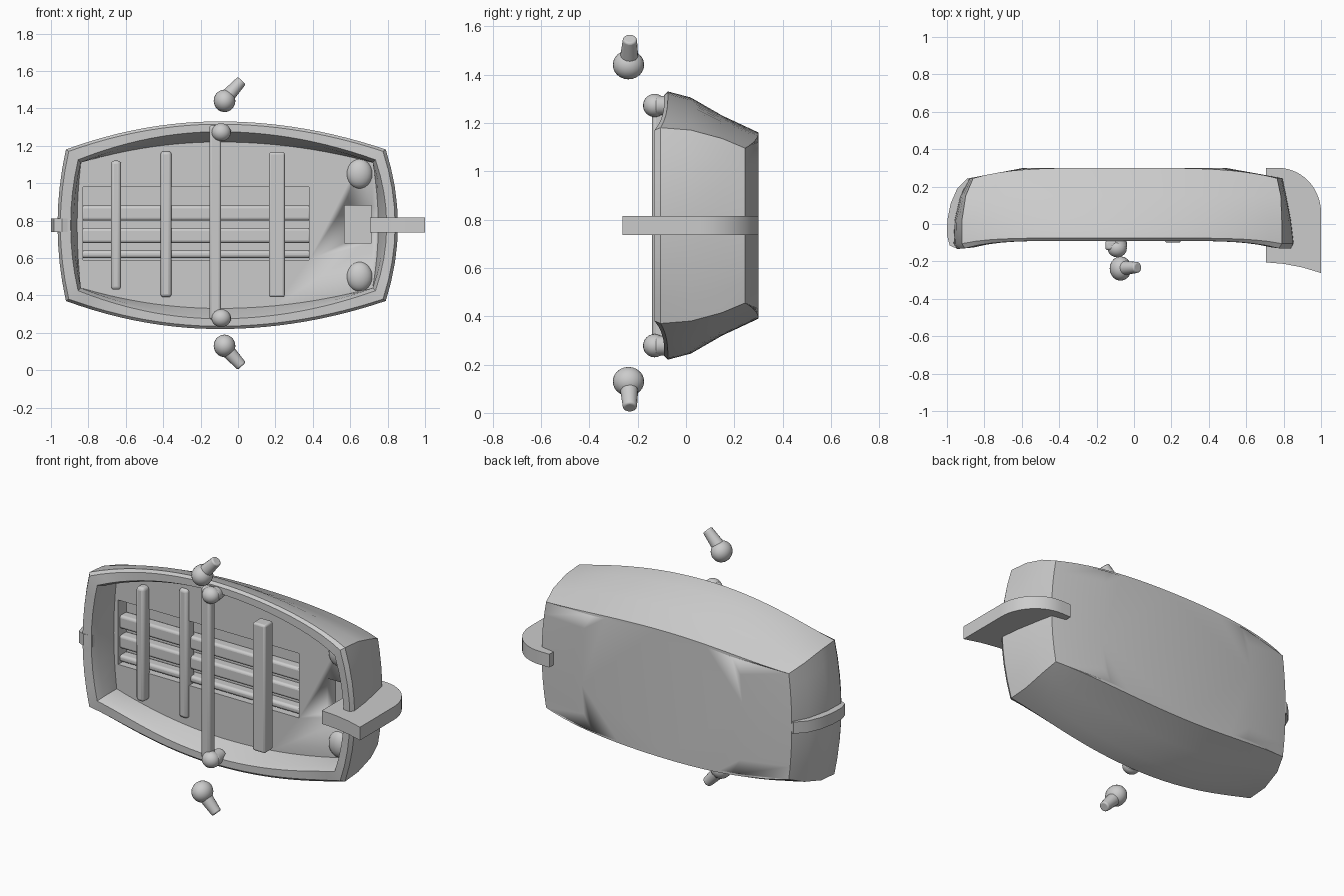
import bpy, bmesh, math
from mathutils import Vector

if "Cube" in bpy.data.objects:
    bpy.data.objects.remove(bpy.data.objects["Cube"])

ZC = 0.775   # boat centre line height
XM = -0.1    # widest station


def finish(name, bm, bevel=0.0, angle=35):
    bmesh.ops.recalc_face_normals(bm, faces=bm.faces)
    me = bpy.data.meshes.new(name)
    bm.to_mesh(me)
    bm.free()
    ob = bpy.data.objects.new(name, me)
    bpy.context.collection.objects.link(ob)
    if bevel:
        m = ob.modifiers.new("bevel", 'BEVEL')
        m.width, m.segments = bevel, 3
    smooth(ob, angle)
    return ob


def smooth(ob, angle=35):
    bpy.ops.object.select_all(action='DESELECT')
    ob.select_set(True)
    bpy.context.view_layer.objects.active = ob
    bpy.ops.object.shade_smooth_by_angle(angle=math.radians(angle))


def box(name, x, y, z, bevel=0.0):
    bm = bmesh.new()
    bmesh.ops.create_cube(bm, size=1)
    for v in bm.verts:
        v.co = [r[0] + (c + 0.5) * (r[1] - r[0]) for r, c in zip((x, y, z), v.co)]
    return finish(name, bm, bevel)


def ball(name, c, r):
    bm = bmesh.new()
    bmesh.ops.create_uvsphere(bm, u_segments=20, v_segments=12, radius=1)
    for v in bm.verts:
        v.co = [c[i] + v.co[i] * r[i] for i in range(3)]
    return finish(name, bm, angle=60)


def rod(name, a, b, r1, r2):
    a, b = Vector(a), Vector(b)
    bm = bmesh.new()
    bmesh.ops.create_cone(bm, cap_ends=True, segments=16, radius1=r1, radius2=r2, depth=(b - a).length)
    q = (b - a).to_track_quat('Z', 'Y')
    for v in bm.verts:
        v.co = q @ v.co + (a + b) / 2
    return finish(name, bm, 0.008)


def plate(name, pts, z0, z1, angle=35):
    bm = bmesh.new()
    f = bm.faces.new([bm.verts.new((x, y, z0)) for x, y in pts])
    g = bmesh.ops.extrude_face_region(bm, geom=[f])
    for v in g['geom']:
        if isinstance(v, bmesh.types.BMVert):
            v.co.z = z1
    return finish(name, bm, angle=angle)


def ring(xl, xr, mid, end, bl, br, y, lift, power):
    """Boat-shaped outline: bowed sides, bowed ends; y shifts by lift at the ends."""
    n, m, out = 24, 8, []
    side = []
    for i in range(n + 1):
        x = xl + (xr - xl) * i / n
        s = (x - XM) / ((xr if x > XM else xl) - XM)
        side.append((x, mid - (mid - end) * s * s, y + lift * s ** power))
    out += [(x, yy, ZC + w) for x, w, yy in side]
    for i in range(1, m):
        t = 1 - 2 * i / m
        out.append((xr + br * (1 - t * t), y + lift, ZC + end * t))
    out += [(x, yy, ZC - w) for x, w, yy in reversed(side)]
    for i in range(1, m):
        t = -1 + 2 * i / m
        out.append((xl - bl * (1 - t * t), y + lift, ZC + end * t))
    return out


# Hull shell: outlines lofted from the flat bottom over the rim to the inner floor
rings = [
    ring(-0.56, 0.46, 0.372, 0.345, 0.03, 0.03, 0.30, 0, 4),
    ring(-0.86, 0.765, 0.385, 0.32, 0.02, 0.03, 0.30, -0.055, 4),
    ring(-0.90, 0.785, 0.455, 0.36, 0.03, 0.03, 0.15, 0, 4),
    ring(-0.92, 0.79, 0.53, 0.395, 0.04, 0.05, 0.02, 0, 4),
    ring(-0.92, 0.79, 0.555, 0.405, 0.045, 0.065, -0.075, -0.03, 6),
    ring(-0.905, 0.775, 0.54, 0.395, 0.045, 0.065, -0.09, -0.04, 6),
    ring(-0.855, 0.735, 0.50, 0.35, 0.04, 0.06, -0.09, -0.035, 6),
    ring(-0.84, 0.72, 0.485, 0.335, 0.04, 0.06, -0.06, -0.02, 6),
    ring(-0.84, 0.72, 0.445, 0.335, 0.02, 0.03, 0.04, 0, 4),
]
bm = bmesh.new()
loops = [[bm.verts.new(p) for p in r] for r in rings]
k = len(loops[0])
for a, b in zip(loops, loops[1:]):
    for i in range(k):
        j = (i + 1) % k
        bm.faces.new((a[i], a[j], b[j], b[i]))
bm.faces.new(loops[0])
bm.faces.new(loops[-1])
hull = finish("hull", bm)

# Recesses in the floor: long central well and small stern well
for name, x, z in (("well_cutter", (-0.83, 0.38), (0.59, 0.98)),
                   ("stern_cutter", (0.57, 0.715), (0.68, 0.88))):
    c = box(name, x, (-0.03, 0.12), z)
    c.hide_render = True
    c.hide_set(True)
    m = hull.modifiers.new(name, 'BOOLEAN')
    m.operation, m.solver, m.object = 'DIFFERENCE', 'EXACT', c

# Floor slats running lengthwise in the well
for i, (z0, z1) in enumerate(((0.80, 0.88), (0.68, 0.76), (0.60, 0.64))):
    box(f"floor_slat_{i + 1}", (-0.84, 0.39), (0.055, 0.125), (z0, z1), 0.015)

# Cross ribs, bench and oar beam
box("bow_rib", (-0.68, -0.625), (-0.01, 0.06), (0.43, 1.12), 0.018)
box("middle_rib", (-0.415, -0.355), (0.02, 0.1), (0.39, 1.17), 0.018)
box("bench", (0.165, 0.25), (-0.10, -0.02), (0.39, 1.165), 0.012)
box("oar_beam", (-0.153, -0.09), (-0.14, -0.085), (0.27, 1.31), 0.015)

# Rounded stern corner blocks
for z in (0.50, 1.05):
    ball("stern_corner", (0.65, 0.05, z), (0.07, 0.05, 0.08))

# Beam end knobs and the loose oar pins beyond the gunwales
for side, s in (("upper", 1), ("lower", -1)):
    ball(f"{side}_beam_knob", (-0.09, -0.13, ZC + s * 0.497), (0.052, 0.048, 0.048))
    rod(f"{side}_beam_socket", (-0.075, -0.13, ZC + s * 0.497), (-0.085, -0.05, ZC + s * 0.497), 0.04, 0.04)
    zc = 0.785
    ball(f"{side}_pin_head", (-0.072, -0.238, zc + s * 0.655), (0.058, 0.065, 0.06))
    rod(f"{side}_pin_shank", (-0.07, -0.236, zc + s * 0.665), (0.02, -0.232, zc + s * 0.763), 0.04, 0.029)

# Bow stem strip wrapped over the left end
plate("bow_stem", [(-0.89, -0.12), (-0.94, -0.135), (-0.985, -0.115), (-1.0, -0.06), (-0.998, 0.02),
                   (-0.98, 0.11), (-0.945, 0.19), (-0.89, 0.245), (-0.85, 0.24), (-0.87, 0.0)], 0.74, 0.81)

# Rudder blade on the right end, with a rounded back corner
arc = [(0.77 + 0.23 * math.cos(a), 0.06 + 0.24 * math.sin(a))
       for a in (math.pi / 2 * i / 14 for i in range(15))]
plate("rudder", [(0.705, -0.205), (0.80, -0.213), (0.90, -0.232), (1.0, -0.262)] + arc + [(0.705, 0.30)],
      0.735, 0.815)
